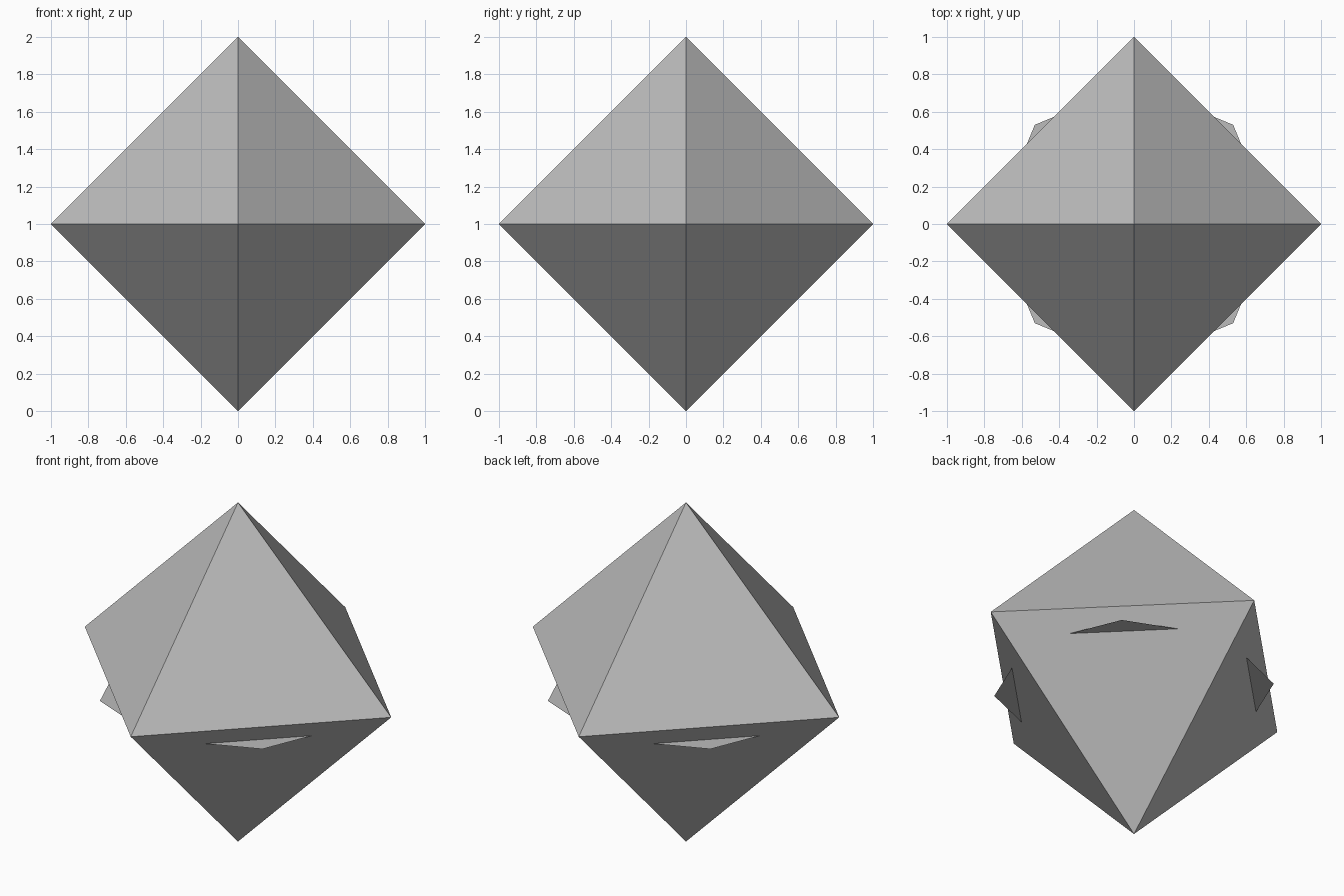
import bpy
import bmesh

cube = bpy.data.objects.get("Cube")
if cube:
    bpy.data.objects.remove(cube, do_unlink=True)

# One plain grey for everything
grey = bpy.data.materials.new("plain_grey")
grey.use_nodes = True
colour = (0.5, 0.5, 0.5, 1)
grey.diffuse_color = colour
grey.node_tree.nodes["Principled BSDF"].inputs["Base Color"].default_value = colour


def add_object(name, bm, height):
    mesh = bpy.data.meshes.new(name)
    bm.to_mesh(mesh)
    bm.free()
    mesh.materials.append(grey)
    obj = bpy.data.objects.new(name, mesh)
    obj.location.z = height
    bpy.context.collection.objects.link(obj)
    return obj


# Eight-sided crystal: a square ring joined to an upper and a lower tip
bm = bmesh.new()
ring = bmesh.ops.create_circle(bm, segments=4, radius=1)["verts"]
for tip_height in (1, -1):
    tip = bm.verts.new((0, 0, tip_height))
    for i, corner in enumerate(ring):
        bm.faces.new((corner, ring[(i + 1) % len(ring)], tip))
bmesh.ops.recalc_face_normals(bm, faces=bm.faces)
add_object("crystal_body", bm, 1)

# Flat octagonal disc whose corners poke through the lower faces
bm = bmesh.new()
bmesh.ops.create_circle(bm, cap_ends=True, segments=8, radius=0.75)
for face in bm.faces:
    if face.normal.z < 0:
        face.normal_flip()
add_object("inner_disc", bm, 0.89)
